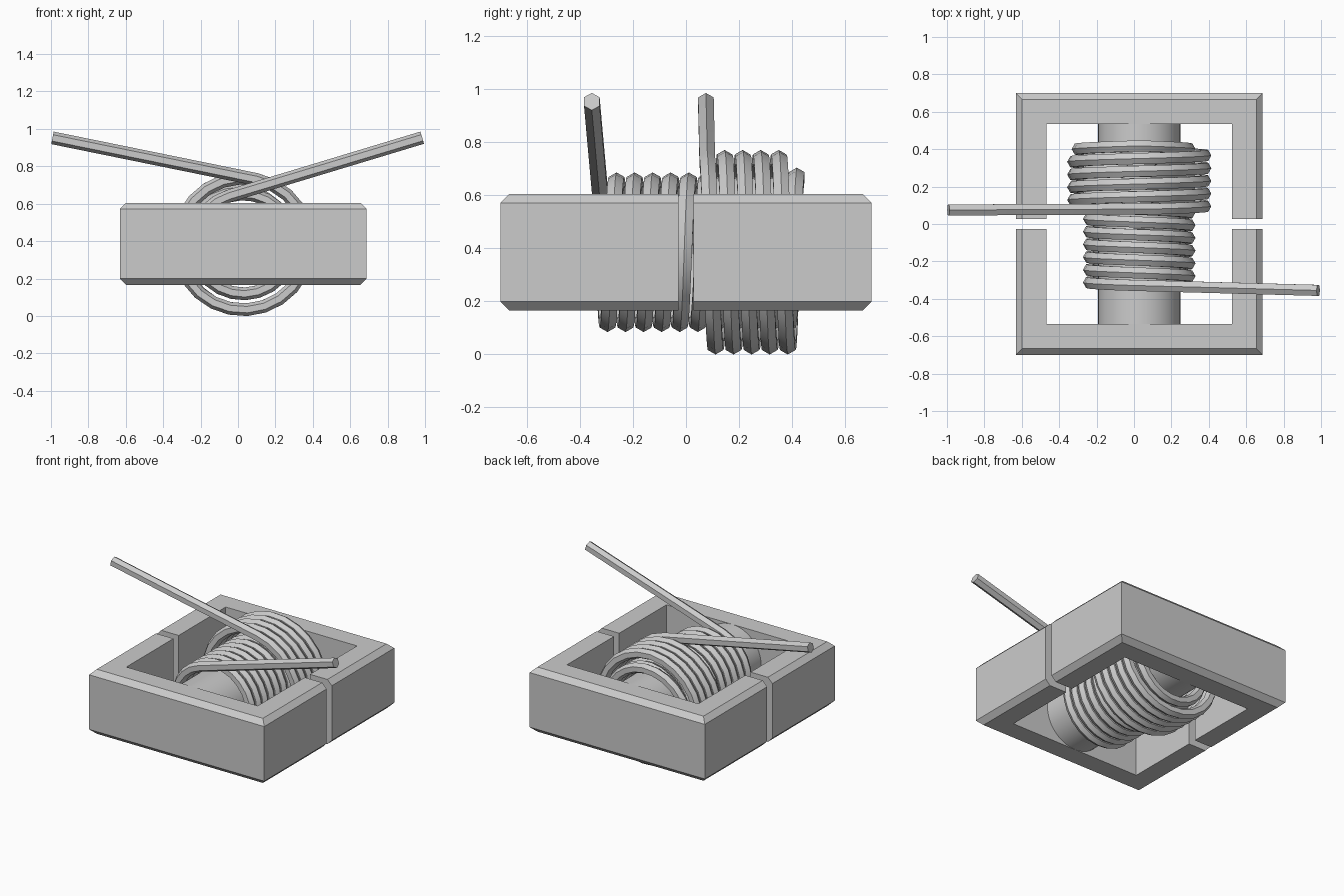
import bpy, bmesh, math
from mathutils import Vector

cube = bpy.data.objects.get("Cube")
if cube:
    bpy.data.objects.remove(cube, do_unlink=True)

grey = bpy.data.materials.new("neutral_grey")
grey.use_nodes = True
GREY = (0.6, 0.6, 0.6, 1)
grey.diffuse_color = GREY
grey.node_tree.nodes["Principled BSDF"].inputs["Base Color"].default_value = GREY

CX, CZ = 0.028, 0.385          # winding axis, parallel to y


def skin(name, rings, smooth=False):
    """Join equal closed sections into a capped tube."""
    bm = bmesh.new()
    loops = [[bm.verts.new(p) for p in ring] for ring in rings]
    n = len(loops[0])
    for a, b in zip(loops, loops[1:]):
        for i in range(n):
            j = (i + 1) % n
            bm.faces.new((a[i], a[j], b[j], b[i]))
    bm.faces.new(loops[0])
    bm.faces.new(loops[-1])
    bmesh.ops.recalc_face_normals(bm, faces=bm.faces)
    mesh = bpy.data.meshes.new(name)
    bm.to_mesh(mesh)
    bm.free()
    mesh.materials.append(grey)
    ob = bpy.data.objects.new(name, mesh)
    bpy.context.collection.objects.link(ob)
    if smooth:
        bpy.ops.object.select_all(action='DESELECT')
        ob.select_set(True)
        bpy.context.view_layer.objects.active = ob
        bpy.ops.object.shade_smooth_by_angle(angle=math.radians(35))
    return ob


# Core halves: chamfered section swept around a U, with a round centre post
HALF_X, DEPTH, WALL, GAP, CHAMFER = 0.66, 0.70, 0.165, 0.028, 0.034
LOW, HIGH = 0.165, 0.605
section = [(WALL, LOW), (CHAMFER, LOW), (0, LOW + CHAMFER),
           (0, HIGH - CHAMFER), (CHAMFER, HIGH), (WALL, HIGH)]
for side, label in ((-1, "front"), (1, "back")):
    rings = []
    for sx, corner in ((-1, False), (-1, True), (1, True), (1, False)):
        rings.append([(CX + sx * (HALF_X - inset),
                       side * (DEPTH - inset if corner else GAP), z)
                      for inset, z in section])
    skin(label + "_core", rings)
    post = [[(CX + 0.22 * math.cos(t), side * y, CZ + 0.22 * math.sin(t))
             for t in (math.tau * i / 48 for i in range(48))]
            for y in (GAP, 0.56)]
    skin(label + "_centre_post", post, smooth=True)

# Winding: inner layer runs to the back, outer layer returns, straight leads
R_IN, R_OUT, PITCH, WIRE, STEPS = 0.267, 0.352, 0.068, 0.034, 24
TURN_BACK, TURN_END = 11, 16
START = math.asin(0.287) / math.tau
END = TURN_END - math.asin(0.2) / math.tau


def radial(turn):
    a = math.tau * turn
    return Vector((-math.sin(a), 0, math.cos(a)))


def coil_point(turn):
    ramp = min(max((turn - 10.9) / 0.5, 0), 1)
    y = 0.418 - PITCH * abs(turn - TURN_BACK)
    centre = Vector((CX, y, CZ))
    return centre + radial(turn) * (R_IN + (R_OUT - R_IN) * ramp)


def wire_ring(point, out):
    across = Vector((0, 1, 0))
    return [point + WIRE * (out * math.cos(t) + across * math.sin(t))
            for t in (math.tau * i / 6 for i in range(6))]


count = round((END - START) * STEPS)
turns = [START + (END - START) * i / count for i in range(count + 1)]
first_lead = wire_ring(Vector((0.985, -0.355, 0.953)), radial(START))
last_lead = wire_ring(Vector((-0.992, 0.075, 0.952)), radial(END))
rings = [first_lead] + [wire_ring(coil_point(t), radial(t)) for t in turns] + [last_lead]
skin("wire_winding", rings, smooth=True)
